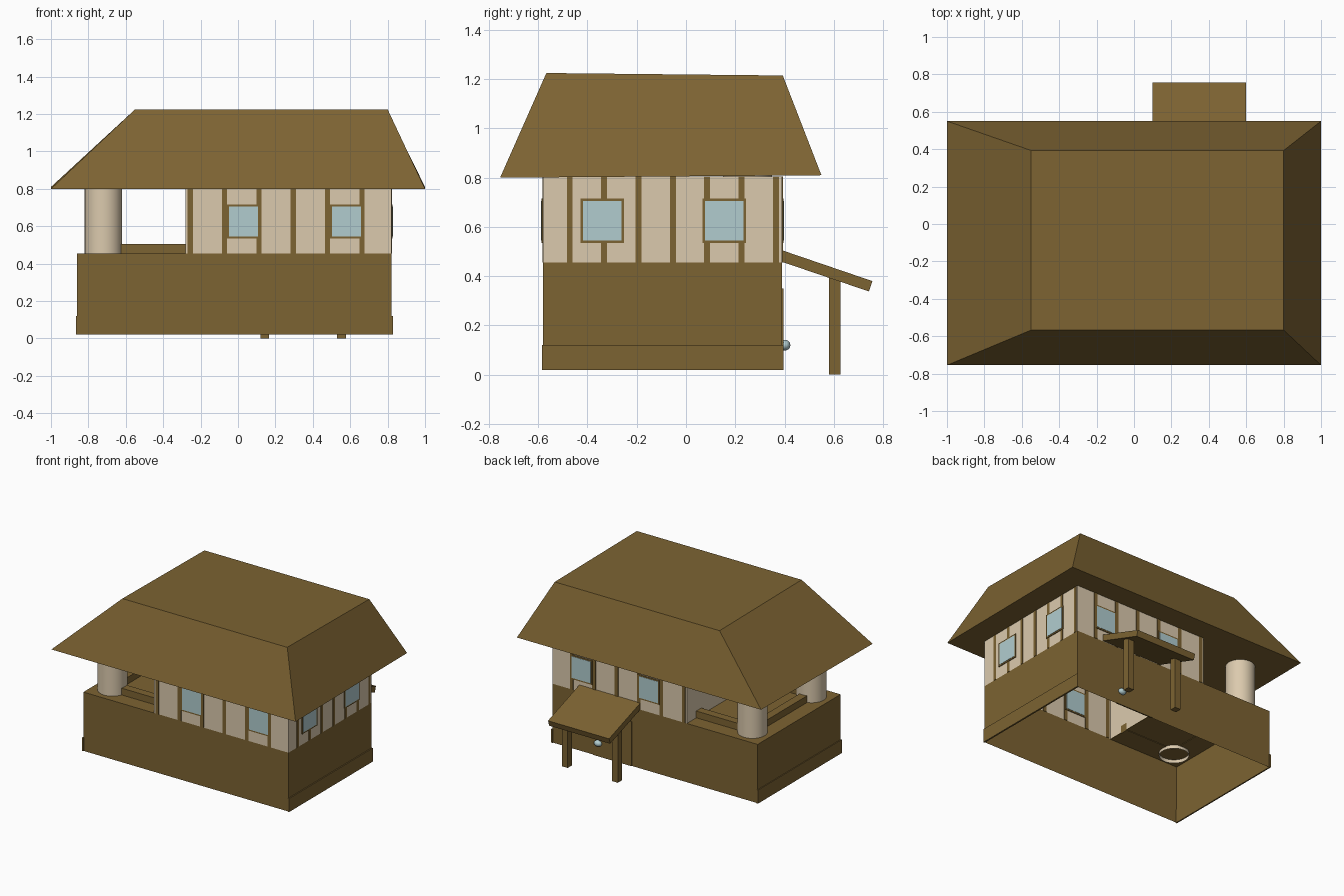
import bpy, bmesh, math
from mathutils import Matrix

if "Cube" in bpy.data.objects:
    bpy.data.objects.remove(bpy.data.objects["Cube"])


def mat(name, rgb):
    m = bpy.data.materials.new(name)
    m.diffuse_color = (*rgb, 1)
    m.use_nodes = True
    m.node_tree.nodes["Principled BSDF"].inputs["Base Color"].default_value = m.diffuse_color
    return m


BROWN = mat("brown wood", (0.203, 0.125, 0.032))
BEIGE = mat("beige plaster", (0.71, 0.59, 0.42))
BLUE = mat("pale blue glass", (0.44, 0.605, 0.625))


def finish(name, bm, material):
    bmesh.ops.recalc_face_normals(bm, faces=bm.faces[:])
    me = bpy.data.meshes.new(name)
    bm.to_mesh(me)
    bm.free()
    me.materials.append(material)
    ob = bpy.data.objects.new(name, me)
    bpy.context.collection.objects.link(ob)
    return ob


def box(name, x0, x1, y0, y1, z0, z1, material, open_ends=""):
    """Box by its limits; open_ends drops the bottom ('b') and/or top ('t')."""
    bm = bmesh.new()
    bmesh.ops.create_cube(bm, size=1, matrix=Matrix.Translation(
        ((x0 + x1) / 2, (y0 + y1) / 2, (z0 + z1) / 2)) @ Matrix.Diagonal((x1 - x0, y1 - y0, z1 - z0, 1)))
    bm.normal_update()
    drop = [f for f in bm.faces if (f.normal.z < -.5 and "b" in open_ends)
            or (f.normal.z > .5 and "t" in open_ends)]
    bmesh.ops.delete(bm, geom=drop, context="FACES")
    return finish(name, bm, material)


def prism(name, profile, x0, x1, material):
    """Extrude a (y, z) profile along x."""
    bm = bmesh.new()
    a = [bm.verts.new((x0, y, z)) for y, z in profile]
    b = [bm.verts.new((x1, y, z)) for y, z in profile]
    bm.faces.new(a)
    bm.faces.new(b)
    for i in range(len(a)):
        j = (i + 1) % len(a)
        bm.faces.new((a[i], a[j], b[j], b[i]))
    return finish(name, bm, material)


# main limits
XL, XM, XR = -0.86, -0.28, 0.82
YF, YB = -0.58, 0.39
FLOOR, EAVE = 0.455, 0.805

# hollow lower storey, open underneath, with skirting strips at both ends
box("lower_wall", XL, XR, YF, YB, 0.02, FLOOR, BROWN, "bt")
box("left_skirting", XL - 0.006, XL + 0.004, YF - 0.005, YB + 0.005, 0.02, 0.12, BROWN)
box("right_skirting", XR - 0.004, XR + 0.008, YF - 0.005, YB + 0.005, 0.02, 0.12, BROWN)

# terrace floor, rails and columns on the left side
box("terrace_floor", XL, XM, YF, YB, FLOOR - 0.004, FLOOR, BROWN)
CX, CYF, CYB = -0.72, -0.44, 0.25
for name, y in (("front", CYF), ("back", CYB)):
    box(name + "_terrace_rail", CX, XM, y - 0.03, y + 0.03, 0.447, 0.505, BROWN)
    bm = bmesh.new()
    bmesh.ops.create_cone(bm, cap_ends=False, segments=32, radius1=0.1, radius2=0.1,
                          depth=0.385, matrix=Matrix.Translation((CX, y, 0.6175)))
    for f in bm.faces:
        f.smooth = True
    finish(name + "_column", bm, BEIGE)
box("side_terrace_rail", CX - 0.03, CX + 0.03, CYF, CYB, 0.447, 0.505, BROWN)

# upper storey walls
box("upper_wall", XM, XR, YF, YB, FLOOR, EAVE, BEIGE, "bt")


def on_wall(name, side, centre, half, z0, z1, out, material):
    """Thin plate through a wall, showing on both of its faces."""
    if side in ("front", "back"):
        y = YF if side == "front" else YB
        box(name, centre - half, centre + half, y - out, y + out, z0, z1, material)
    else:
        box(name, XR - out, XR + out, centre - half, centre + half, z0, z1, material)


def window(side, centre):
    on_wall(side + "_window_frame", side, centre, 0.088, 0.535, 0.715, 0.006, BROWN)
    on_wall(side + "_window_pane", side, centre, 0.078, 0.545, 0.705, 0.008, BLUE)


# timber studs and windows
for side in ("front", "back"):
    for i in range(6):
        on_wall(side + "_stud", side, -0.255 + 0.1835 * i, 0.014, FLOOR, EAVE, 0.003, BROWN)
    for x in (0.03, 0.58):
        window(side, x)
for i in range(7):
    on_wall("right_stud", "right", -0.472 + 0.1395 * i, 0.012, FLOOR, EAVE, 0.003, BROWN)
for y in (-0.34, 0.155):
    window("right", y)

# flat-topped hipped roof
bm = bmesh.new()
low = [bm.verts.new(p) for p in ((-1, -.755, .8), (1, -.755, .8), (1, .55, .81), (-1, .55, .81))]
top = [bm.verts.new(p) for p in ((-.55, -.567, 1.225), (.8, -.567, 1.225),
                                 (.8, .393, 1.215), (-.55, .393, 1.215))]
bm.faces.new(low)
bm.faces.new(top)
for i in range(4):
    j = (i + 1) % 4
    bm.faces.new((low[i], low[j], top[j], top[i]))
finish("roof", bm, BROWN)

# back porch: sloping canopy on two posts
prism("porch_canopy", [(.385, .507), (.757, .38), (.743, .338), (.385, .46)], 0.1, 0.6, BROWN)
for x in (0.143, 0.553):
    box("porch_post", x - 0.024, x + 0.024, 0.58, 0.628, 0, 0.395, BROWN)

# back door with knob
box("back_door", 0.17, 0.487, YB - 0.004, YB + 0.005, 0.02, 0.35, BROWN)
bm = bmesh.new()
bmesh.ops.create_uvsphere(bm, u_segments=12, v_segments=8, radius=1,
                          matrix=Matrix.Translation((0.44, YB + 0.012, 0.12)) @ Matrix.Diagonal((.03, .022, .022, 1)))
for f in bm.faces:
    f.smooth = True
finish("door_knob", bm, BLUE)
